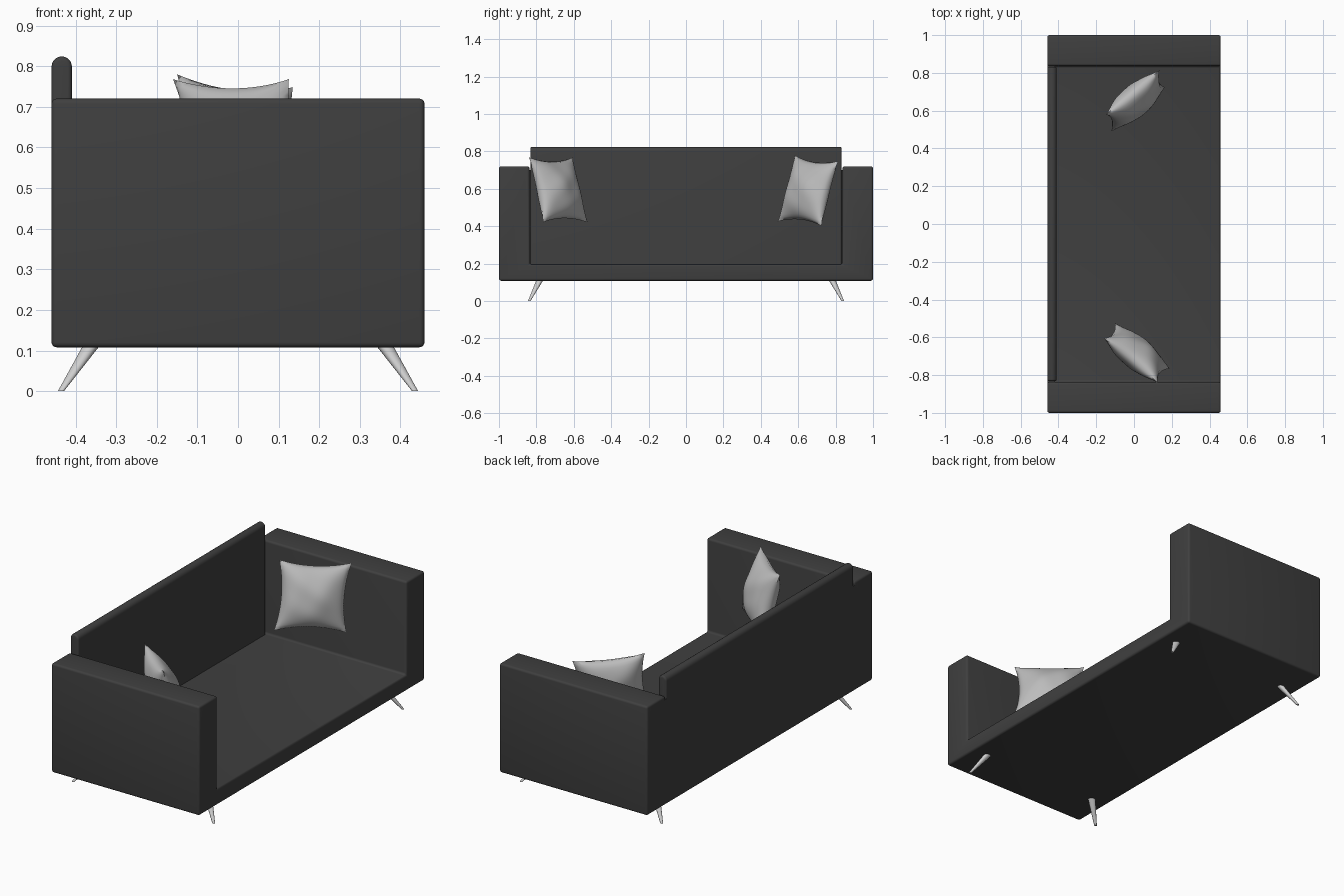
import bpy, bmesh, math
from mathutils import Vector

if "Cube" in bpy.data.objects:
    bpy.data.objects.remove(bpy.data.objects["Cube"])


def material(name, v):
    m = bpy.data.materials.new(name)
    m.diffuse_color = (v, v, v, 1)
    m.use_nodes = True
    m.node_tree.nodes["Principled BSDF"].inputs["Base Color"].default_value = m.diffuse_color
    return m


FABRIC = material("charcoal fabric", 0.05)
CUSHION = material("light grey cloth", 0.5)
LEG = material("pale leg", 0.62)


def finish(name, bm, mat, angle=40):
    bmesh.ops.recalc_face_normals(bm, faces=bm.faces)
    me = bpy.data.meshes.new(name)
    bm.to_mesh(me)
    bm.free()
    ob = bpy.data.objects.new(name, me)
    bpy.context.collection.objects.link(ob)
    me.materials.append(mat)
    bpy.ops.object.select_all(action='DESELECT')
    ob.select_set(True)
    bpy.context.view_layer.objects.active = ob
    bpy.ops.object.shade_smooth_by_angle(angle=math.radians(angle))
    return ob


def prism(points, offset):
    """Closed outline extruded along a vector."""
    bm = bmesh.new()
    face = bm.faces.new([bm.verts.new(p) for p in points])
    out = bmesh.ops.extrude_face_region(bm, geom=[face])
    bmesh.ops.translate(bm, vec=offset,
                        verts=[v for v in out['geom'] if isinstance(v, bmesh.types.BMVert)])
    bmesh.ops.recalc_face_normals(bm, faces=bm.faces)
    return bm


def bevel(bm, edges, width):
    bmesh.ops.bevel(bm, geom=edges, offset=width, segments=4, profile=0.5,
                    affect='EDGES', clamp_overlap=True)


HX, ARM, SEAT, LOW, TOP, BACK = 0.459, 0.837, 0.197, 0.108, 0.72, 0.824

# Base and both arms as one U-shaped body
outline = [(-1, LOW), (1, LOW), (1, TOP), (ARM, TOP), (ARM, SEAT),
           (-ARM, SEAT), (-ARM, TOP), (-1, TOP)]
bm = prism([(-HX, y, z) for y, z in outline], (2 * HX, 0, 0))
bevel(bm, bm.edges[:], 0.012)
finish("base_and_arms", bm, FABRIC)

# Backrest with a fully rounded top
r = 0.025
cx = -HX + r
side = [(cx + r, 0.13), (cx + r, BACK - r)]
side += [(cx + r * math.cos(a), BACK - r + r * math.sin(a))
         for a in [math.pi * i / 12 for i in range(1, 12)]]
side += [(cx - r, BACK - r), (cx - r, 0.13)]
bm = prism([(x, -0.832, z) for x, z in side], (0, 1.664, 0))
caps = [f for f in bm.faces if abs(f.normal.y) > 0.9]
bevel(bm, list({e for f in caps for e in f.edges}), 0.01)
finish("backrest", bm, FABRIC)

# Rear panel closing the seam between backrest and arms
bm = prism([(-HX, -0.86, 0.13), (-HX, 0.86, 0.13), (-HX, 0.86, 0.70), (-HX, -0.86, 0.70)],
           (0.04, 0, 0))
finish("rear_panel", bm, FABRIC)

# Splayed tapered legs
for sx, fx in ((-1, "back"), (1, "front")):
    for sy, fy in ((-1, "left"), (1, "right")):
        bm = bmesh.new()
        rings = []
        for x, y, z, rad in ((0.436, 0.838, 0, 0.0075), (0.357, 0.778, 0.118, 0.0215)):
            rings.append([bm.verts.new((sx * x + rad * math.cos(t), sy * y + rad * 0.9 * math.sin(t), z))
                          for t in [math.tau * i / 20 for i in range(20)]])
        for i in range(20):
            j = (i + 1) % 20
            bm.faces.new((rings[0][i], rings[0][j], rings[1][j], rings[1][i]))
        for ring in rings:
            bm.faces.new(ring)
        finish(f"{fx}_{fy}_leg", bm, LEG)


# Throw pillows: puffed squares with pinched corners, leaning on the arms
def pillow(name, bl, br, tr, tl, n=28, puff=0.078):
    bl, br, tr, tl = map(Vector, (bl, br, tr, tl))
    normal = (br - bl).cross(tl - bl).normalized()
    bm = bmesh.new()
    for s in (-1, 1):
        grid = []
        for i in range(n + 1):
            row = []
            for j in range(n + 1):
                a, b = 2 * i / n - 1, 2 * j / n - 1
                u = (a * (1 - 0.13 * (1 - b * b)) + 1) / 2
                v = (b * (1 - 0.13 * (1 - a * a)) + 1) / 2
                p = bl.lerp(br, u).lerp(tl.lerp(tr, u), v)
                h = puff * ((1 - a * a) * (1 - b * b)) ** 0.6
                h *= 1 + 0.06 * math.sin(5 * a + 2 * b) * math.cos(4 * b - a)
                row.append(bm.verts.new(p + normal * s * h))
            grid.append(row)
        for i in range(n):
            for j in range(n):
                bm.faces.new((grid[i][j], grid[i + 1][j], grid[i + 1][j + 1], grid[i][j + 1]))
    bmesh.ops.remove_doubles(bm, verts=bm.verts, dist=0.0005)
    finish(name, bm, CUSHION, 80)


pillow("right_pillow", (-0.12, 0.49, 0.425), (0.165, 0.725, 0.40),
       (0.135, 0.815, 0.748), (-0.15, 0.58, 0.78))
pillow("left_pillow", (-0.10, -0.525, 0.42), (0.19, -0.765, 0.42),
       (0.125, -0.84, 0.768), (-0.16, -0.605, 0.768))
